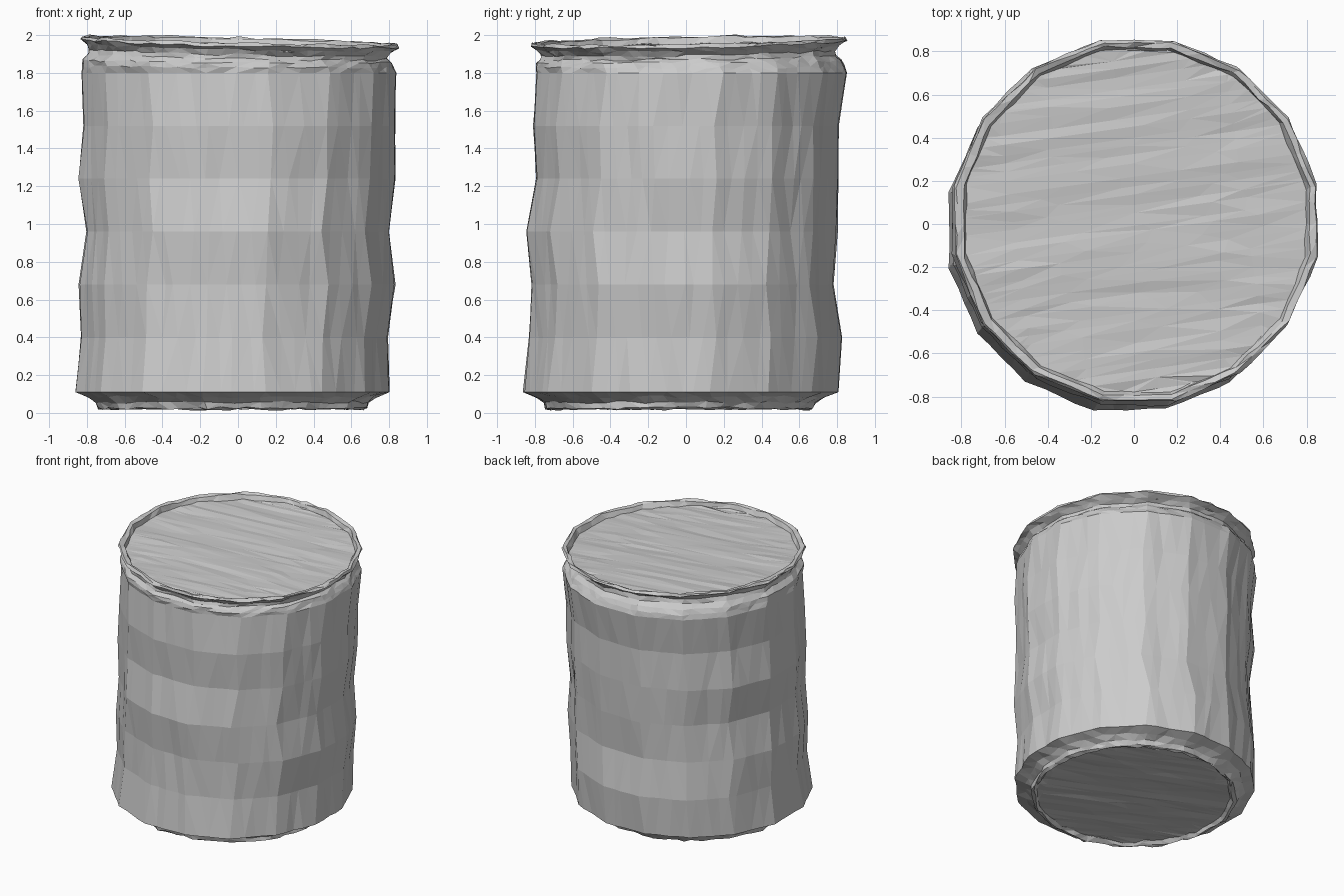
import bpy, bmesh, math, random
from mathutils import Vector

random.seed(4)
if "Cube" in bpy.data.objects:
    bpy.data.objects.remove(bpy.data.objects["Cube"])

metal = bpy.data.materials.new("grey metal")
metal.use_nodes = True
metal.diffuse_color = (0.6, 0.6, 0.6, 1)
metal.node_tree.nodes["Principled BSDF"].inputs["Base Color"].default_value = (0.6, 0.6, 0.6, 1)

SIDES, SPLIT = 16, 4
COUNT = SIDES * SPLIT


def jitter(amount):
    return random.uniform(-amount, amount)


def tilt(p):
    """The lid leans: low on the left, high at the back."""
    return -0.025 * p.x + 0.018 * p.y


def ring(z, x0, x1, y0, y1, rough=0.004, z_rough=0.0, lean=0.0):
    """Irregular many-sided loop filling the given x and y extents."""
    centre = Vector(((x0 + x1) / 2, (y0 + y1) / 2, z))
    half = Vector(((x1 - x0) / 2, (y1 - y0) / 2, 0)) / math.cos(math.pi / SIDES)
    corners = []
    for i in range(SIDES):
        a = (i + 0.5 + jitter(0.05)) * math.tau / SIDES
        r = 1 + jitter(rough)
        corners.append(centre + Vector((half.x * math.cos(a), half.y * math.sin(a), 0)) * r)
    loop = []
    for i in range(COUNT):
        k, s = divmod(i, SPLIT)
        t = (s + (jitter(0.3) if s else 0)) / SPLIT
        p = corners[k].lerp(corners[(k + 1) % SIDES], t)
        out = (p - centre).normalized()
        p += out * (jitter(0.006) if s else 0)
        p.z += jitter(z_rough) + lean * tilt(p)
        loop.append(p)
    return loop


def finish(name, bm):
    bmesh.ops.recalc_face_normals(bm, faces=bm.faces)
    mesh = bpy.data.meshes.new(name)
    bm.to_mesh(mesh)
    bm.free()
    mesh.materials.append(metal)
    bpy.context.collection.objects.link(bpy.data.objects.new(name, mesh))


def shell(name, loops):
    """Skin a stack of loops with flat triangles."""
    bm = bmesh.new()
    rows = [[bm.verts.new(p) for p in loop] for loop in loops]
    for a, b in zip(rows, rows[1:]):
        for i in range(COUNT):
            j = (i + 1) % COUNT
            bm.faces.new((a[i], a[j], b[j], b[i]))
    bmesh.ops.triangulate(bm, faces=bm.faces)
    finish(name, bm)


def cap(name, loop, angle, step, bump):
    """Disc cut into long parallel strips with slight height changes."""
    bm = bmesh.new()
    bm.faces.new([bm.verts.new(p) for p in loop])
    for direction, gap in ((angle, step), (angle + math.pi / 2, 0.28)):
        normal = Vector((-math.sin(direction), math.cos(direction), 0))
        n = int(0.84 / gap)
        for i in range(-n, n + 1):
            bmesh.ops.bisect_plane(bm, geom=bm.verts[:] + bm.edges[:] + bm.faces[:],
                                   plane_co=normal * (i * gap + jitter(gap * 0.2)), plane_no=normal)
    along = Vector((math.cos(angle), math.sin(angle), 0))
    for v in bm.verts:
        if not v.is_boundary:
            if v.co.xy.length < 0.55:
                v.co += along * jitter(0.1)
            v.co.z += jitter(bump)
    bmesh.ops.triangulate(bm, faces=bm.faces)
    finish(name, bm)


# Dented wall: height, then x and y extents of every band edge
body = [ring(*row) for row in (
    (0.11, -0.86, 0.80, -0.86, 0.80),
    (0.40, -0.83, 0.79, -0.825, 0.82),
    (0.68, -0.84, 0.83, -0.81, 0.78),
    (0.96, -0.80, 0.80, -0.84, 0.80),
    (1.24, -0.84, 0.83, -0.79, 0.805),
    (1.52, -0.815, 0.83, -0.81, 0.805),
    (1.80, -0.825, 0.835, -0.785, 0.85))]
shell("can_body", body)

# Crumpled neck, flared lip and the short wall down to the sunken lid
lip = [ring(*row, rough=0.006, z_rough=0.007, lean=lean) for row, lean in (
    ((1.83, -0.825, 0.825, -0.79, 0.84), 0.2),
    ((1.86, -0.82, 0.81, -0.79, 0.82), 0.4),
    ((1.885, -0.795, 0.79, -0.77, 0.79), 0.7),
    ((1.91, -0.785, 0.79, -0.765, 0.785), 1),
    ((1.935, -0.80, 0.82, -0.79, 0.81), 1),
    ((1.957, -0.83, 0.85, -0.82, 0.85), 1),
    ((1.972, -0.82, 0.84, -0.81, 0.84), 1),
    ((1.968, -0.79, 0.815, -0.79, 0.82), 1),
    ((1.935, -0.775, 0.80, -0.775, 0.805), 1))]
shell("top_lip", [body[-1]] + lip)
cap("lid", lip[-1], math.radians(8), 0.045, 0.004)

# Stepped-in foot with a slightly sunken base
foot = [ring(*row, rough=0.008, z_rough=0.008) for row in (
    (0.085, -0.79, 0.73, -0.79, 0.73),
    (0.055, -0.75, 0.69, -0.75, 0.69),
    (0.025, -0.74, 0.68, -0.74, 0.67),
    (0.02, -0.72, 0.66, -0.72, 0.65),
    (0.04, -0.70, 0.64, -0.70, 0.63))]
shell("bottom_foot", [body[0]] + foot)
cap("base", foot[-1], math.radians(-25), 0.05, 0.005)
